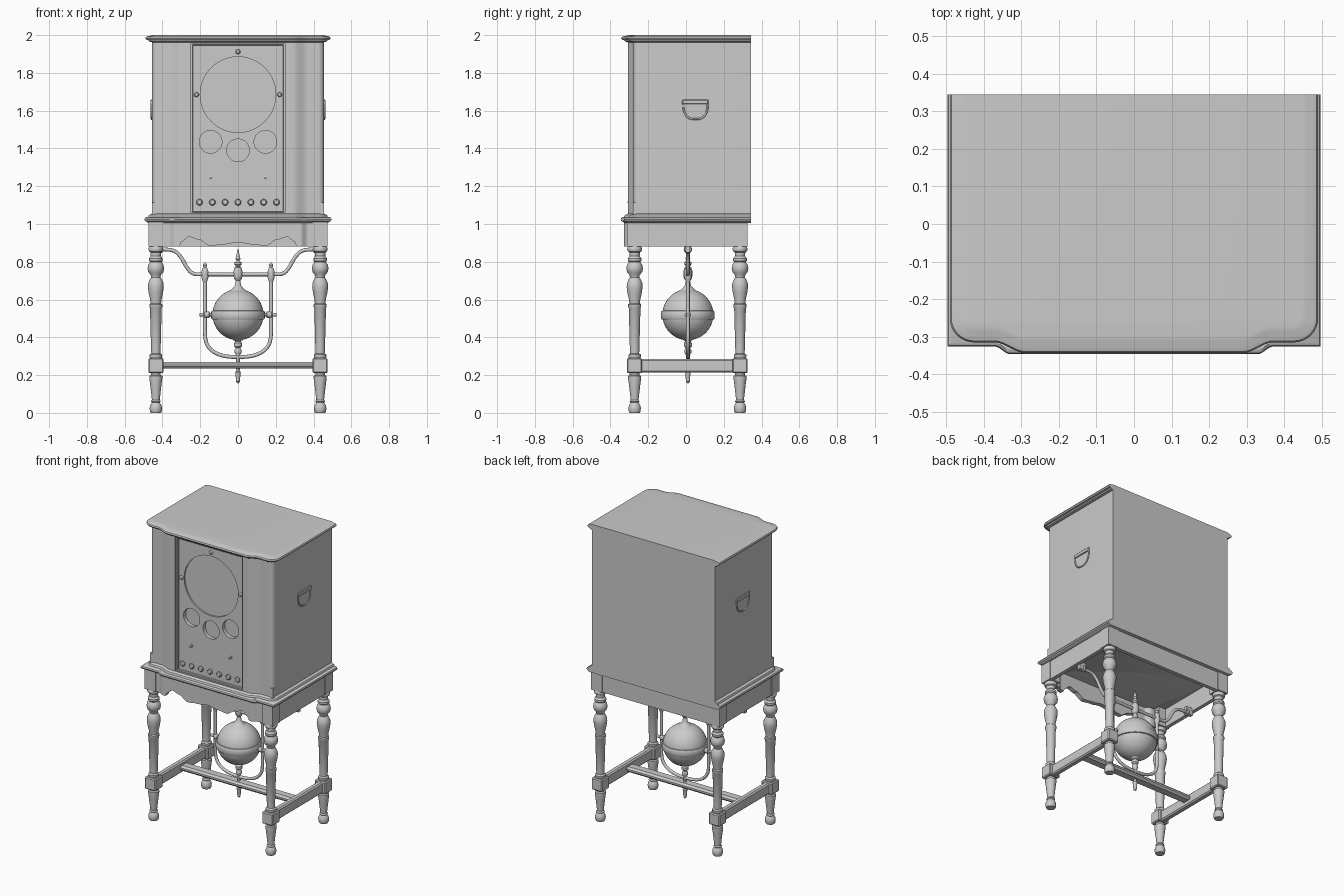
import bpy, bmesh, math
from mathutils import Matrix, Vector

if "Cube" in bpy.data.objects:
    bpy.data.objects.remove(bpy.data.objects["Cube"])

BACK = 0.345
CY = 0.01          # depth of the hanging globe


def finish(name, bm, matrix=None):
    bmesh.ops.recalc_face_normals(bm, faces=bm.faces)
    me = bpy.data.meshes.new(name)
    if matrix:
        bm.transform(matrix)
    bm.to_mesh(me)
    bm.free()
    ob = bpy.data.objects.new(name, me)
    bpy.context.collection.objects.link(ob)
    smooth(ob)
    return ob


def activate(ob):
    bpy.ops.object.select_all(action='DESELECT')
    ob.select_set(True)
    bpy.context.view_layer.objects.active = ob


def smooth(ob):
    activate(ob)
    bpy.ops.object.shade_smooth_by_angle(angle=math.radians(35))


def loft(name, rings):
    bm = bmesh.new()
    vs = [[bm.verts.new(p) for p in r] for r in rings]
    n = len(vs[0])
    for a, b in zip(vs, vs[1:]):
        for i in range(n):
            j = (i + 1) % n
            bm.faces.new((a[i], a[j], b[j], b[i]))
    bm.faces.new(vs[0])
    bm.faces.new(vs[-1])
    return finish(name, bm)


def box(name, x0, x1, y0, y1, z0, z1, bevel=0):
    bm = bmesh.new()
    m = Matrix.Translation(((x0 + x1) / 2, (y0 + y1) / 2, (z0 + z1) / 2))
    bmesh.ops.create_cube(bm, size=1, matrix=m @ Matrix.Diagonal((x1 - x0, y1 - y0, z1 - z0, 1)))
    if bevel:
        bmesh.ops.bevel(bm, geom=bm.edges[:], offset=bevel, segments=1, affect='EDGES')
    return finish(name, bm)


def lathe(name, profile, loc, facing='Z', seg=32):
    # profile is (radius, height) along the axis; facing F points to the front
    ring = [(math.cos(2 * math.pi * i / seg), math.sin(2 * math.pi * i / seg)) for i in range(seg)]
    ob = loft(name, [[(max(r, 0.0008) * c, max(r, 0.0008) * s, h) for c, s in ring] for r, h in profile])
    rot = {'Z': Matrix(), 'F': Matrix.Rotation(math.pi / 2, 4, 'X'),
           'X': Matrix.Rotation(math.pi / 2, 4, 'Y')}[facing]
    ob.data.transform(Matrix.Translation(loc) @ rot)
    return ob


def tube(name, pts, radius):
    cu = bpy.data.curves.new(name, 'CURVE')
    cu.dimensions = '3D'
    cu.bevel_depth, cu.bevel_resolution, cu.use_fill_caps = radius, 4, True
    sp = cu.splines.new('NURBS')
    sp.points.add(len(pts) - 1)
    for p, c in zip(sp.points, pts):
        p.co = (*c, 1)
    sp.order_u, sp.use_endpoint_u, sp.resolution_u = 3, True, 4
    ob = bpy.data.objects.new(name, cu)
    bpy.context.collection.objects.link(ob)
    activate(ob)
    bpy.ops.object.convert(target='MESH')
    smooth(bpy.context.view_layer.objects.active)


def ease(t):
    t = min(1, max(0, t))
    return t * t * (3 - 2 * t)


def outline(o, z, half, corner_y, bulge, xo, xi, r):
    # plan shape: straight back and sides, front corners, S-curve to bowed centre
    w, y = half + o, corner_y - o
    pts = [(w, BACK)]
    if r:
        r += o
        pts += [(w - r + r * math.cos(a), y + r - r * math.sin(a))
                for a in [math.pi / 2 * i / 8 for i in range(9)]]
    else:
        pts.append((w, y))
    pts += [(xo + (xi - xo) * i / 10, y - bulge * ease(i / 10)) for i in range(11)]
    return [(px, py, z) for px, py in pts] + [(-px, py, z) for px, py in reversed(pts)]


def cab(o, z):
    return outline(o, z, 0.455, -0.28, 0.028, 0.37, 0.29, 0.03)


def ledge(o, z):
    return outline(o, z, 0.475, -0.305, 0.02, 0.37, 0.33, 0)


# Cabinet with recessed panel, speaker and dial openings
body = loft("cabinet_body", [cab(0, 1.03), cab(0, 1.975)])
DIALS = [(-0.145, 1.435), (0, 1.39), (0.145, 1.435)]
cutters = [box("panel_cutter", -0.25, 0.25, -0.4, -0.285, 1.06, 1.955),
           lathe("speaker_cutter", [(0.2, -0.1), (0.2, 0.1)], (0, -0.375, 1.685), 'F', 64)]
cutters += [lathe("dial_cutter", [(0.06, -0.1), (0.06, 0.1)], (x, -0.36, z), 'F', 48) for x, z in DIALS]
for c in cutters:
    mod = body.modifiers.new("cut", 'BOOLEAN')
    mod.operation, mod.object, mod.solver = 'DIFFERENCE', c, 'EXACT'
    activate(body)
    bpy.ops.object.modifier_apply(modifier=mod.name)
    bpy.data.objects.remove(c)
smooth(body)

# Mouldings: lid, foot of the cabinet, table ledge
loft("top_lid", [cab(o, z) for o, z in
     [(0, 1.962), (0.015, 1.966), (0.02, 1.973), (0.03, 1.975), (0.035, 1.983), (0.031, 1.991),
      (0.02, 1.995), (0.012, 1.996), (0.005, 1.9985), (-0.01, 2.0)]])
loft("cabinet_foot_moulding", [cab(o, z) for o, z in
     [(0.02, 1.03), (0.02, 1.04), (0.015, 1.048), (0.004, 1.052), (0, 1.056)]])
loft("table_ledge", [ledge(o, z) for o, z in
     [(0, 1.005), (0.01, 1.012), (0.018, 1.016), (0.021, 1.024), (0.018, 1.032), (0.01, 1.037)]])

# Panel frame
for s in (-1, 1):
    a, b = sorted((s * 0.238, s * 0.252))
    box("panel_frame_side", a, b, -0.3, -0.28, 1.055, 1.958, 0.003)
for z in (1.055, 1.946):
    box("panel_frame_rail", -0.252, 0.252, -0.3, -0.28, z, z + 0.012, 0.003)

# Bolts, switches and the row of knobs
for x, z in [(0, 1.912), (-0.22, 1.685), (0.22, 1.685)]:
    lathe("panel_bolt", [(0.013, -0.002), (0.013, 0.006), (0.009, 0.012), (0, 0.015)], (x, -0.285, z), 'F', 20)
for x in (-0.145, 0.145):
    lathe("small_switch", [(0.011, -0.002), (0.011, 0.004), (0.005, 0.006), (0.005, 0.018), (0, 0.02)],
          (x, -0.285, 1.245), 'F', 20)
for i in range(7):
    lathe("control_knob", [(0.01, -0.002), (0.01, 0.006), (0.017, 0.008), (0.017, 0.016), (0.012, 0.022), (0, 0.024)],
          ((i - 3) * 0.068, -0.285, 1.115), 'F', 24)

# Side handles and corner stops
for s in (-1, 1):
    arc = [(0.05 + 0.065 * math.copysign(abs(math.cos(t)) ** 0.75, math.cos(t)), 1.635 - 0.08 * math.sin(t) ** 0.85)
           for t in [math.pi * max(0.0, min(1 - 1e-9, i / 20)) for i in range(21)]]
    arc = [(0.115, 1.655)] + arc + [(-0.015, 1.655)]
    loft("handle_plate", [[(s * x, y, z) for y, z in arc] for x in (0.45, 0.457)])
    tube("handle_rim", [(s * 0.457, y, z) for y, z in arc], 0.005)
    a, b = sorted((s * 0.45, s * 0.464))
    box("handle_lip", a, b, -0.018, 0.118, 1.634, 1.658, 0.003)
    a, b = sorted((s * 0.42, s * 0.455))
    box("corner_stop", a, b, -0.28, -0.245, 1.05, 1.115)

# Front apron with scalloped edge
KEYS = [(0, .903), (.075, .892), (.145, .884), (.21, .918), (.26, .932), (.3, .905), (.31, .882), (.41, .88)]


def scallop(x):
    x = abs(x)
    for (a, za), (b, zb) in zip(KEYS, KEYS[1:]):
        if x <= b:
            return za + (zb - za) * ease((x - a) / (b - a))
    return 0.88


rings = []
for i in range(165):
    x = (i - 82) * 0.005
    y, z = -0.305 - 0.022 * ease((0.37 - abs(x)) / 0.04), scallop(x)
    rings.append([(x, y, z), (x, y, 1.01), (x, y + 0.03, 1.01), (x, y + 0.03, z)])
loft("front_apron", rings)
box("back_apron", -0.41, 0.41, 0.295, 0.32, 0.88, 1.01)

# Turned legs, corner blocks, side aprons and side stretchers
UPPER = [(.03, .885), (.038, .875), (.04, .865), (.036, .855), (.028, .85), (.027, .83), (.036, .818), (.036, .805),
         (.03, .798), (.04, .785), (.044, .765), (.04, .745), (.027, .73), (.025, .718), (.033, .705), (.041, .685),
         (.042, .665), (.038, .635), (.03, .6), (.028, .58), (.034, .575), (.034, .56), (.031, .555), (.025, .33),
         (.024, .315), (.033, .308), (.033, .295), (.028, .285)]
LOWER = [(.026, .215), (.026, .2), (.034, .195), (.034, .18), (.03, .15), (.022, .08), (.021, .068), (.027, .06),
         (.021, .054), (.03, .04), (.033, .025), (.031, .008), (.027, 0)]
for s in (-1, 1):
    cx = s * 0.435
    for name, y in (("front", -0.272), ("back", 0.286)):
        lathe(name + "_leg", UPPER, (cx, y, 0))
        lathe(name + "_foot", LOWER, (cx, y, 0))
        box(name + "_stretcher_block", cx - .04, cx + .04, y - .04, y + .04, .21, .29, 0.006)
        box(name + "_corner_block", cx - .04, cx + .04, y - .04, y + .04, .88, 1.01)
    a, b = sorted((s * 0.445, s * 0.47))
    box("side_apron", a, b, -0.26, 0.27, 0.88, 1.01)
    box("side_stretcher", cx - .02, cx + .02, -0.24, 0.255, .213, .285, 0.008)
box("cross_stretcher", -0.42, 0.42, CY - .035, CY + .035, .235, .27, 0.012)

# Hanging globe with equator band
R, CZ = 0.135, 0.52
ball = [(R * math.cos(t), R * math.sin(t)) for t in [math.pi * (i / 32 - 0.5) for i in range(33)]]
lathe("globe", ball, (0, CY, CZ), seg=48)
lathe("globe_band", [(.128, -.028), (.138, -.025), (.142, -.018), (.142, .014), (.138, .02), (.128, .023)],
      (0, CY, CZ), seg=48)
lathe("globe_top_finial", [(.045, .645), (.03, .658), (.016, .675), (.012, .7), (.02, .71), (.024, .725), (.024, .75),
      (.018, .77), (.01, .775), (.018, .785), (.018, .797), (.008, .806), (.013, .815), (.01, .83), (0, .87)], (0, CY, 0))
lathe("globe_bottom_finial", [(.03, .39), (.014, .378), (.021, .37), (.021, .352), (.012, .343), (.018, .333),
      (.018, .318), (.01, .305), (.01, .24), (.009, .222), (.015, .217), (.013, .205), (.01, .165), (0, .155)],
      (0, CY, 0), seg=24)

# Globe yoke, hanging arm, posts and pivots
yoke = [(.175, .72), (.175, .6), (.175, .5)]
for i in range(17):
    t = math.pi * i / 16
    c = math.cos(t)
    yoke.append((.175 * math.copysign(abs(c) ** .8, c), .42 - .125 * abs(math.sin(t)) ** .8))
yoke += [(-.175, .5), (-.175, .6), (-.175, .72)]
tube("globe_yoke", [(x, CY, z) for x, z in yoke], 0.01)
half = [(.425, .865), (.38, .866), (.335, .86), (.3, .825), (.27, .765), (.24, .735), (.2, .733)]
tube("hanging_arm", [(x, CY, z) for x, z in half] + [(-x, CY, z) for x, z in reversed(half)], 0.01)
for s in (-1, 1):
    lathe("yoke_finial", [(.01, .69), (.013, .7), (.018, .715), (.018, .75), (.013, .765), (.007, .77), (.011, .782),
          (.008, .79), (0, .797)], (s * .175, CY, 0), seg=20)
    lathe("yoke_pivot", [(.009, -.04), (.009, -.018), (.017, -.012), (.017, .012), (.009, .018), (.009, .04)][:],
          (s * .165, CY, CZ), 'X', 20)
    lathe("arm_rosette", [(.018, -.01), (.022, 0), (.018, .01)], (s * .412, CY, .866), 'X', 24)
    a, b = sorted((s * .4, s * .45))
    box("arm_bracket", a, b, CY - .012, CY + .012, .85, .9)
